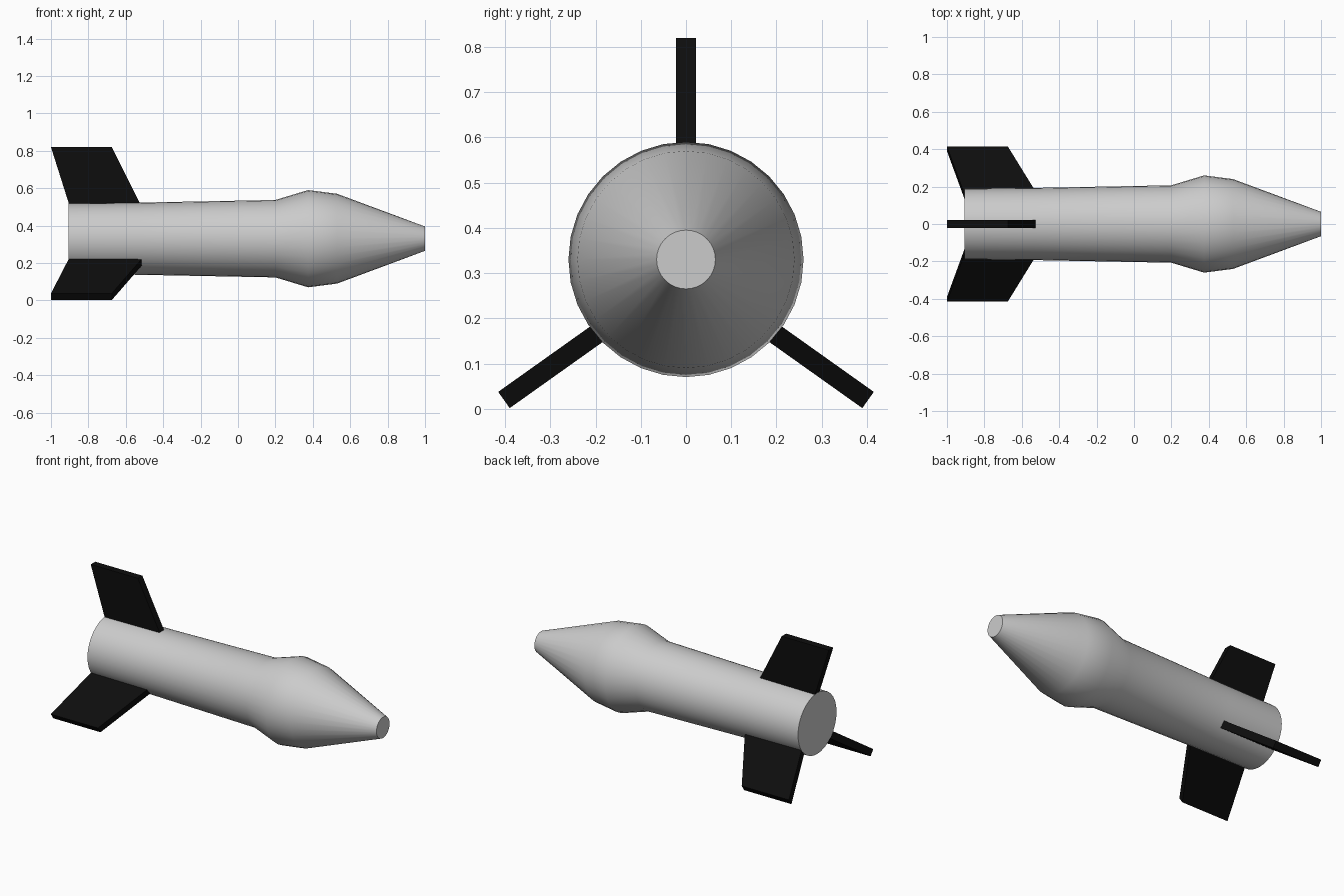
import bpy, bmesh
from math import sin, cos, pi, radians
from mathutils import Vector

if "Cube" in bpy.data.objects:
    bpy.data.objects.remove(bpy.data.objects["Cube"])

AXIS_Z = 0.33
SIDES = 32


def finish(name, bm, material=None):
    bmesh.ops.recalc_face_normals(bm, faces=bm.faces[:])
    mesh = bpy.data.meshes.new(name)
    bm.to_mesh(mesh)
    bm.free()
    ob = bpy.data.objects.new(name, mesh)
    bpy.context.collection.objects.link(ob)
    if material:
        mesh.materials.append(material)
    return ob


# Body: one profile (x, radius) turned around the long axis
profile = [(-0.905, 0.19), (-0.53, 0.193), (0.20, 0.207),
           (0.375, 0.26), (0.53, 0.24), (1.0, 0.065)]
bm = bmesh.new()
rings = [[bm.verts.new((x, r * sin(2 * pi * i / SIDES), AXIS_Z + r * cos(2 * pi * i / SIDES)))
          for i in range(SIDES)] for x, r in profile]
for a, b in zip(rings, rings[1:]):
    for i in range(SIDES):
        j = (i + 1) % SIDES
        bm.faces.new((a[i], a[j], b[j], b[i]))
bm.faces.new(rings[0])
bm.faces.new(rings[-1])
body = finish("body", bm)
bpy.context.view_layer.objects.active = body
body.select_set(True)
bpy.ops.object.shade_smooth_by_angle(angle=radians(35))
body.select_set(False)

# Fins: swept flat plates, slightly sunk into the body
black = bpy.data.materials.new("black")
black.diffuse_color = (0.004, 0.004, 0.004, 1)
black.use_nodes = True
black.node_tree.nodes["Principled BSDF"].inputs["Base Color"].default_value = black.diffuse_color


def fin(name, outline, angle, offset):
    """outline is (x, distance from axis); angle is measured from +y towards +z"""
    out = Vector((0, cos(angle), sin(angle)))
    side = Vector((0, -sin(angle), cos(angle)))
    centre = Vector((0, 0, AXIS_Z))
    bm = bmesh.new()
    plates = [[bm.verts.new(centre + Vector((x, 0, 0)) + out * d + side * (offset + t))
               for x, d in outline] for t in (-0.022, 0.022)]
    bm.faces.new(plates[0])
    bm.faces.new(plates[1])
    for i in range(4):
        j = (i + 1) % 4
        bm.faces.new((plates[0][i], plates[0][j], plates[1][j], plates[1][i]))
    finish(name, bm, black)


fin("top_fin", [(-1, 0.49), (-0.675, 0.49), (-0.52, 0.18), (-0.902, 0.18)], radians(90), 0)
lower = [(-1, 0.508), (-0.675, 0.508), (-0.51, 0.18), (-0.902, 0.18)]
fin("right_fin", lower, radians(-35.4), -0.02)
fin("left_fin", lower, radians(180 + 35.4), 0.02)
